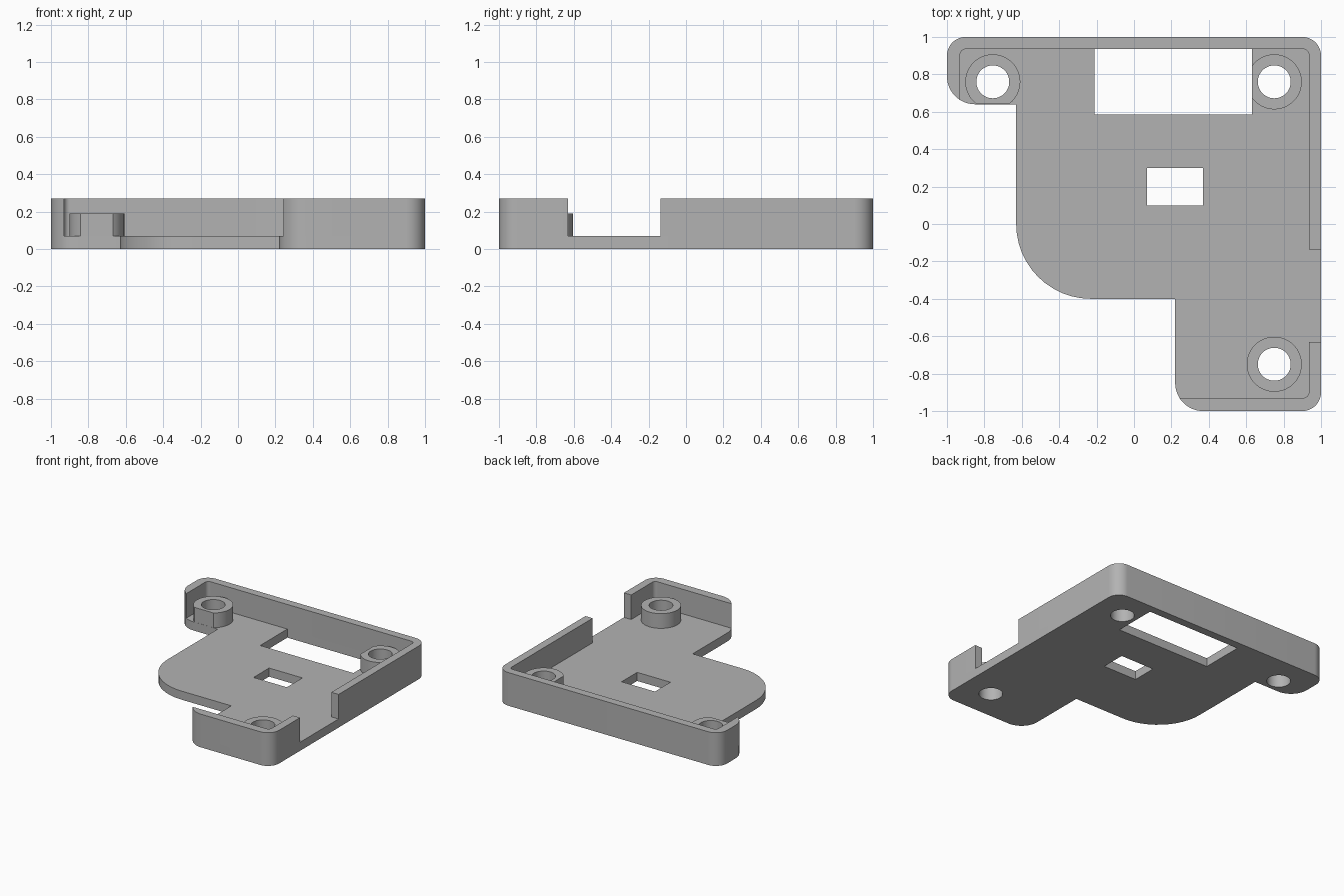
import bpy
import bmesh
from math import sin, cos, radians, pi
from mathutils import Vector

if "Cube" in bpy.data.objects:
    bpy.data.objects.remove(bpy.data.objects["Cube"])

FLOOR, BOSS, RIM = 0.07, 0.19, 0.27      # heights of the three levels
BOSS_R, HOLE_R = 0.147, 0.088

grey = bpy.data.materials.new("plain grey")
grey.use_nodes = True
colour = (0.45, 0.45, 0.45, 1)
grey.diffuse_color = colour
grey.node_tree.nodes["Principled BSDF"].inputs["Base Color"].default_value = colour


def arc(cx, cy, r, start, end, steps=16):
    """Points along an arc, angles in degrees."""
    angles = [radians(start + (end - start) * i / steps) for i in range(steps + 1)]
    return [(cx + r * cos(a), cy + r * sin(a)) for a in angles]


def circle(cx, cy, r, steps=48):
    return arc(cx, cy, r, 0, 360, steps)[:-1]


def rectangle(x0, y0, x1, y1):
    return [(x0, y0), (x1, y0), (x1, y1), (x0, y1)]


def rounded(corners, steps=12):
    """Right-angled outline whose corners (x, y, radius) are filleted."""
    points = []
    for i, (x, y, r) in enumerate(corners):
        p = Vector((x, y))
        if r == 0:
            points.append((x, y))
            continue
        back = (Vector(corners[i - 1][:2]) - p).normalized()
        ahead = (Vector(corners[(i + 1) % len(corners)][:2]) - p).normalized()
        centre = p + (back + ahead) * r
        for k in range(steps + 1):
            t = pi / 2 * k / steps
            points.append(tuple(centre - r * (cos(t) * ahead + sin(t) * back)))
    return points


def extrude(name, loops, bottom, top):
    """Solid made from an outer loop and any hole loops."""
    curve = bpy.data.curves.new(name, "CURVE")
    curve.dimensions = "2D"
    curve.fill_mode = "BOTH"
    curve.extrude = (top - bottom) / 2
    for loop in loops:
        spline = curve.splines.new("POLY")
        spline.points.add(len(loop) - 1)
        for point, (x, y) in zip(spline.points, loop):
            point.co = (x, y, (0), 1)
        spline.use_cyclic_u = True
    obj = bpy.data.objects.new(name, curve)
    bpy.context.collection.objects.link(obj)
    bpy.ops.object.select_all(action="DESELECT")
    obj.select_set(True)
    bpy.context.view_layer.objects.active = obj
    bpy.ops.object.convert(target="MESH")
    obj = bpy.context.view_layer.objects.active
    bm = bmesh.new()
    bm.from_mesh(obj.data)
    bmesh.ops.translate(bm, verts=bm.verts, vec=(0, 0, (bottom + top) / 2))
    bmesh.ops.remove_doubles(bm, verts=bm.verts, dist=0.0002)
    bmesh.ops.recalc_face_normals(bm, faces=bm.faces)
    bm.to_mesh(obj.data)
    bm.free()
    obj.data.materials.clear()
    obj.data.materials.append(grey)
    bpy.ops.object.shade_smooth_by_angle(angle=radians(30))
    return obj


# Screw bosses: centre and the arc left after trimming to the plate
bosses = {
    "back_right_boss": (-0.755, 0.76, -54, 234),
    "back_left_boss": (0.75, 0.76, -144.7, 144.7),
    "front_left_boss": (0.75, -0.75, 0, 355),
}
holes = [circle(x, y, HOLE_R) for x, y, a, b in bosses.values()]

# Floor plate with window, slot and screw holes
outline = rounded([
    (-1, 1, 0.1), (-1, 0.64, 0.15), (-0.63, 0.64, 0), (-0.63, -0.4, 0.4),
    (0.22, -0.4, 0), (0.22, -1, 0.15), (1, -1, 0.1), (1, 1, 0.1)])
window = rectangle(-0.21, 0.585, 0.63, 0.935)
slot = rectangle(0.07, 0.1, 0.37, 0.3)
extrude("floor_plate", [outline, window, slot] + holes, 0, FLOOR)

for (name, (x, y, a, b)), hole in zip(bosses.items(), holes):
    extrude(name, [arc(x, y, BOSS_R, a, b, 71), hole], FLOOR, BOSS)

# Back wall wrapping round both back corners
tab_end = arc(-0.85, 0.79, 0.15, 238, 180)
back = rounded([
    (-1, 0.79, 0), (-1, 1, 0.1), (1, 1, 0.1), (1, -0.135, 0),
    (0.935, -0.135, 0), (0.935, 0.935, 0.03), (-0.93, 0.935, 0.03),
    (-0.93, 0.67, 0)])
extrude("back_wall", [tab_end + back[1:-1]], FLOOR, RIM)

# Front wall round the front left corner
front_end = arc(0.37, -0.85, 0.15, 212, 270)
front = rounded([
    (0.37, -1, 0), (1, -1, 0.1), (1, -0.63, 0), (0.935, -0.63, 0),
    (0.935, -0.93, 0.03), (0.25, -0.93, 0)])
extrude("front_wall", [front_end + front[1:-1]], FLOOR, RIM)
